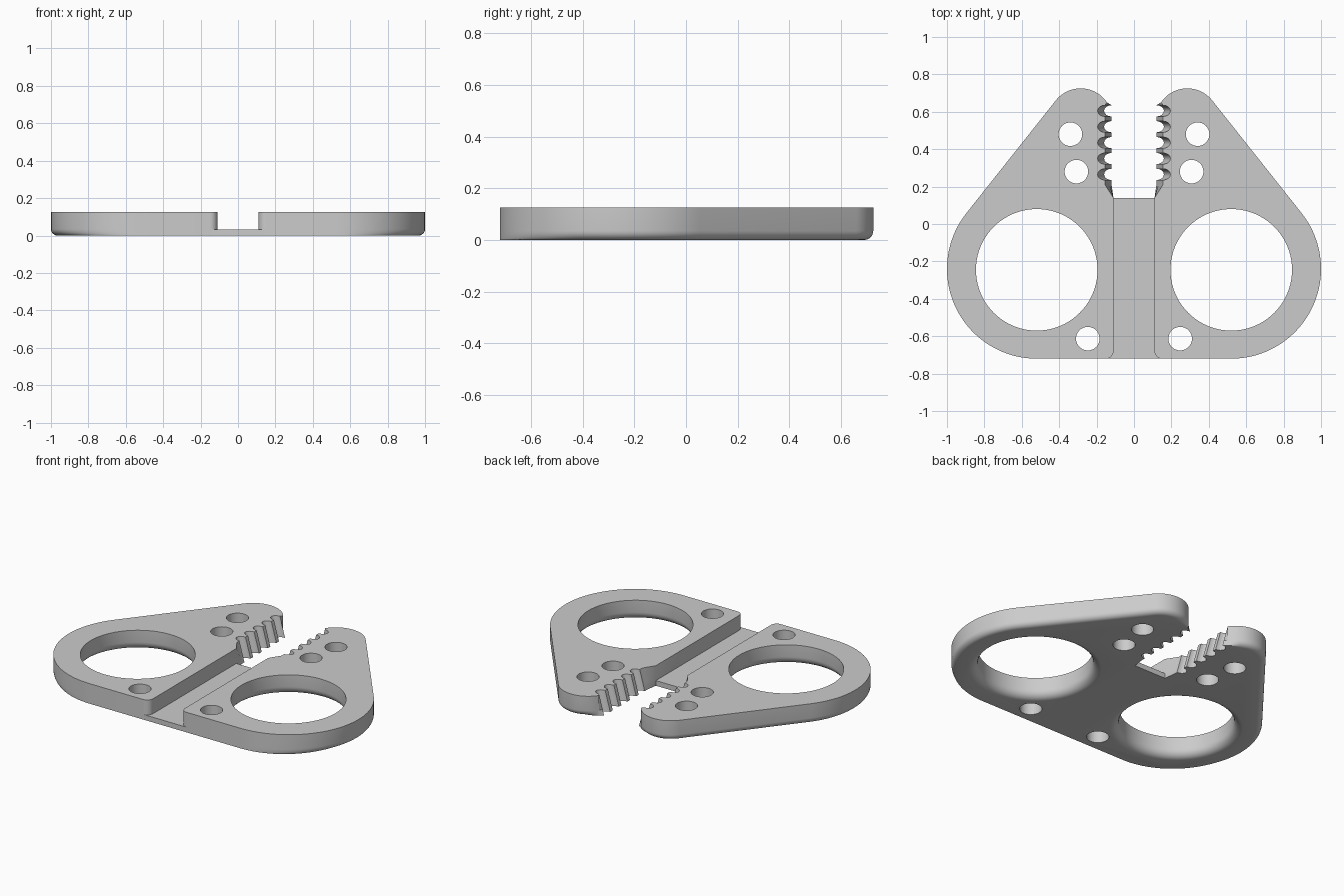
import bpy, bmesh
from math import sin, cos, pi, radians

if "Cube" in bpy.data.objects:
    bpy.data.objects.remove(bpy.data.objects["Cube"])

H = 0.125          # body thickness
FILLET = 0.035     # rounding of the lower outer edge
WEB_TOP = 0.032

grey = bpy.data.materials.new("light grey")
grey.use_nodes = True
colour = (0.6, 0.6, 0.6, 1)
grey.diffuse_color = colour
grey.node_tree.nodes["Principled BSDF"].inputs["Base Color"].default_value = colour


def make_object(name, bm):
    bmesh.ops.recalc_face_normals(bm, faces=bm.faces)
    mesh = bpy.data.meshes.new(name)
    bm.to_mesh(mesh)
    bm.free()
    mesh.materials.append(grey)
    obj = bpy.data.objects.new(name, mesh)
    bpy.context.collection.objects.link(obj)
    return obj


def loft(name, rings):
    """Skin a stack of closed rings and cap both ends."""
    bm = bmesh.new()
    loops = [[bm.verts.new(p) for p in ring] for ring in rings]
    n = len(loops[0])
    for low, high in zip(loops, loops[1:]):
        for i in range(n):
            j = (i + 1) % n
            bm.faces.new((low[i], low[j], high[j], high[i]))
    bm.faces.new(loops[0][::-1])
    bm.faces.new(loops[-1])
    return make_object(name, bm)


def arc(cx, cy, r, start, end, steps):
    """Points along an arc with their outward directions."""
    for i in range(steps + 1):
        a = radians(start + (end - start) * i / steps)
        yield cx + r * cos(a), cy + r * sin(a), cos(a), sin(a)


def outline(z):
    """Outline of the left half at height z."""
    pts = []
    inset = FILLET - (FILLET**2 - max(0, FILLET - z)**2) ** 0.5

    def add_arc(fade, *args):
        for x, y, nx, ny in arc(*args):
            k = inset * fade(x, y)
            pts.append((x - nx * k, y - ny * k, z))

    # Small rounded front corner, finger arc and jaw tip
    add_arc(lambda x, y: 0, 0.15, -0.68, 0.04, 180, 270, 8)
    add_arc(lambda x, y: min(1, (y + 0.72) / 0.3), 0.52, -0.24, 0.48, -90, 37.7, 40)
    add_arc(lambda x, y: min(1, max(0, (x - 0.146) / 0.06)), 0.285, 0.555, 0.17, 37.7, 146, 28)
    # Scalloped gripping edge, leaning outward towards the top
    base = 0.12 + 0.035 * z / H
    for i in range(5):
        yc = 0.605 - 0.085 * i
        for j in range(9):
            a = pi * j / 8
            pts.append((base + 0.04 * sin(a), yc + 0.03 * cos(a), z))
    pts.append((base, 0.21, z))
    pts.append((0.11, 0.14, z))
    return pts


# Body half
heights = [FILLET * (1 - cos(i * pi / 12)) for i in range(7)] + [H]
body = loft("handle_half", [outline(z) for z in heights])


def round_cutter(x, y, profile, steps):
    rings = [[(x + r * cos(2 * pi * i / steps), y + r * sin(2 * pi * i / steps), z)
              for i in range(steps)] for r, z in profile]
    return loft("hole_cutter", rings)


# Finger hole flares out underneath; the small holes are plain
FLARE = 0.05
flared = [(0.325 + FLARE, -0.05)]
flared += [(0.325 + FLARE * (1 - sin(i * pi / 12)), FLARE * (1 - cos(i * pi / 12))) for i in range(7)]
flared.append((0.325, H + 0.05))
plain = [(0.063, -0.05), (0.063, H + 0.05)]
cutters = [round_cutter(0.52, -0.245, flared, 80)]
for hx, hy in ((0.34, 0.48), (0.308, 0.28), (0.247, -0.613)):
    cutters.append(round_cutter(hx, hy, plain, 40))

for cutter in cutters:
    cutter.hide_render = True
    mod = body.modifiers.new("hole", 'BOOLEAN')
    mod.operation = 'DIFFERENCE'
    mod.solver = 'EXACT'
    mod.object = cutter
mirror = body.modifiers.new("mirror", 'MIRROR')
mirror.use_mirror_merge = False

# Bake the cuts and the mirroring, then drop the cutters
deps = bpy.context.evaluated_depsgraph_get()
body.data = bpy.data.meshes.new_from_object(body.evaluated_get(deps))
body.modifiers.clear()
body.name = "handle_halves"
for cutter in cutters:
    bpy.data.objects.remove(cutter)

# Thin hinge web joining the halves
bm = bmesh.new()
bmesh.ops.create_cube(bm, size=1)
for v in bm.verts:
    v.co = (v.co.x * 0.29, v.co.y * 0.86 - 0.29, (v.co.z + 0.5) * WEB_TOP)
    # Back end narrows to meet the jaw roots
    if v.co.y > 0:
        v.co.x *= 0.11 / 0.145
web = make_object("hinge_web", bm)

bpy.ops.object.select_all(action='DESELECT')
body.select_set(True)
bpy.context.view_layer.objects.active = body
bpy.ops.object.shade_smooth_by_angle(angle=radians(30))
